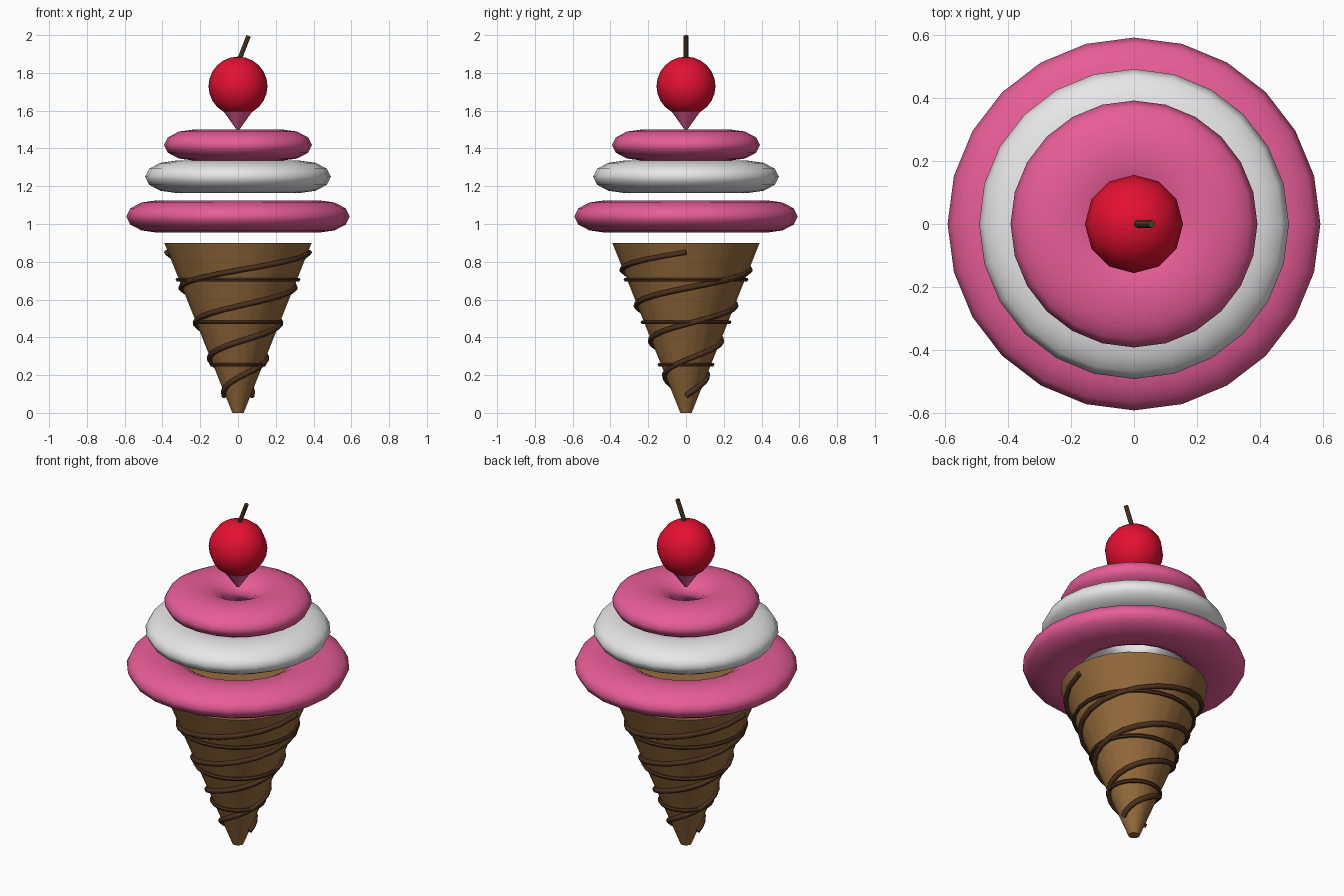
import bpy, math
from mathutils import Vector

if "Cube" in bpy.data.objects:
    bpy.data.objects.remove(bpy.data.objects["Cube"])


def material(name, r, g, b):
    m = bpy.data.materials.new(name)
    lin = [((c / 255 + 0.055) / 1.055) ** 2.4 for c in (r, g, b)]
    m.diffuse_color = (*lin, 1)
    m.use_nodes = True
    m.node_tree.nodes["Principled BSDF"].inputs["Base Color"].default_value = m.diffuse_color
    return m


PINK = material("pink cream", 236, 95, 154)
WHITE = material("white cream", 238, 238, 238)
RED = material("cherry red", 228, 16, 48)
WAFFLE = material("waffle brown", 150, 108, 60)
CHOCOLATE = material("chocolate", 76, 49, 30)
STEM = material("stem brown", 92, 66, 42)


def finish(name, mat):
    o = bpy.context.object
    o.name = name
    o.data.materials.clear()
    o.data.materials.append(mat)
    bpy.ops.object.shade_smooth_by_angle(angle=math.radians(40))
    return o


def ring(name, mat, z, major, minor, height, seg=24, sides=12):
    bpy.ops.mesh.primitive_torus_add(location=(0, 0, z), major_radius=major,
                                     minor_radius=minor, major_segments=seg,
                                     minor_segments=sides)
    o = finish(name, mat)
    o.scale.z = height / (2 * minor)
    return o


def cone(name, mat, z0, z1, r0, r1, sides):
    bpy.ops.mesh.primitive_cone_add(vertices=sides, radius1=r0, radius2=r1,
                                    depth=z1 - z0, location=(0, 0, (z0 + z1) / 2))
    return finish(name, mat)


def tube(name, mat, points, radius):
    c = bpy.data.curves.new(name, 'CURVE')
    c.dimensions = '3D'
    c.bevel_depth = radius
    c.bevel_resolution = 1
    c.use_fill_caps = True
    s = c.splines.new('POLY')
    s.points.add(len(points) - 1)
    for p, co in zip(s.points, points):
        p.co = (*co, 1)
    c.materials.append(mat)
    o = bpy.data.objects.new(name, c)
    bpy.context.collection.objects.link(o)
    return o


def cone_radius(z):
    return 0.03 + 0.4 * z


# Waffle cone
cone("waffle_cone", WAFFLE, 0, 0.9, cone_radius(0), cone_radius(0.9), 24)

# Two opposed chocolate spirals, two turns each
STEPS = 40
for k, name in enumerate(("spiral_a", "spiral_b")):
    pts = []
    for i in range(STEPS + 1):
        t = i / STEPS
        z = 0.85 - 0.76 * t
        a = math.pi * k - 4 * math.pi * t
        r = cone_radius(z) + 0.007
        pts.append((r * math.cos(a), r * math.sin(a), z))
    tube(name, CHOCOLATE, pts, 0.015)

# Thin level chocolate bands
for i, z in enumerate((0.255, 0.48, 0.705)):
    ring(f"band_{i + 1}", CHOCOLATE, z, cone_radius(z) + 0.007, 0.011, 0.022, 24, 6)

# Flattened cream layers
ring("cream_bottom", PINK, 1.04, 0.432, 0.16, 0.17)
ring("cream_middle", WHITE, 1.25, 0.332, 0.16, 0.17)
ring("cream_top", PINK, 1.418, 0.232, 0.16, 0.165)

# Inverted cream peak under the cherry
cone("cream_peak", PINK, 1.5, 1.61, 0.008, 0.086, 12)

# Cherry and tilted stem
bpy.ops.mesh.primitive_uv_sphere_add(segments=12, ring_count=12, radius=0.156,
                                     location=(0, 0, 1.73))
finish("cherry", RED)

start, end = Vector((0.005, 0, 1.865)), Vector((0.056, 0, 1.996))
d = end - start
bpy.ops.mesh.primitive_cylinder_add(vertices=8, radius=0.012, depth=d.length,
                                    location=(start + end) / 2)
bpy.context.object.rotation_euler = d.to_track_quat('Z', 'Y').to_euler()
finish("cherry_stem", STEM)
